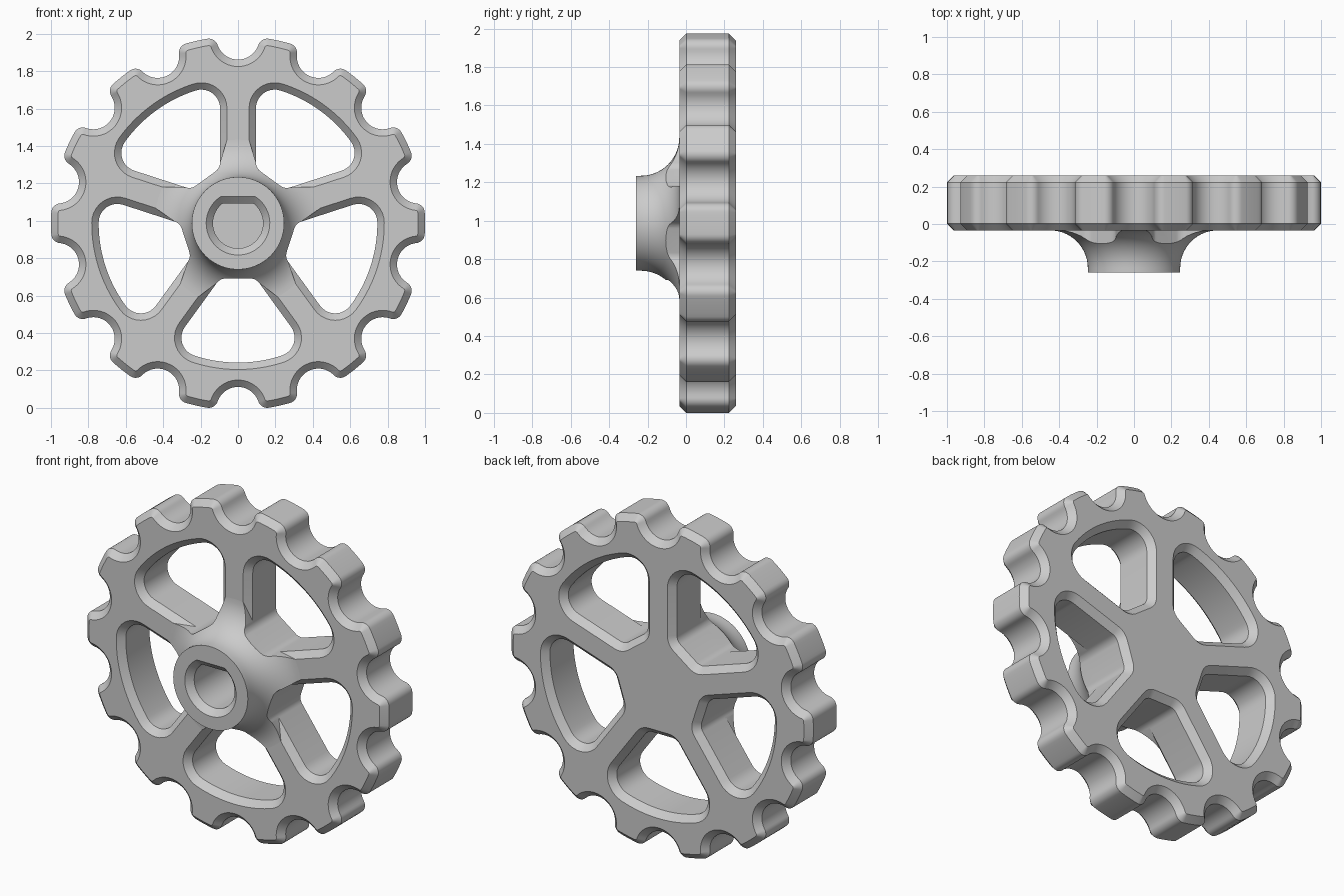
import bpy, bmesh, math
from math import sin, cos, pi, radians, sqrt, atan2

if "Cube" in bpy.data.objects:
    bpy.data.objects.remove(bpy.data.objects["Cube"])

CZ = 0.987            # height of the wheel axis
CH = 0.037            # chamfer size
YF, YB = -0.035, 0.26  # front and back of the rim
TEETH, SPOKES = 14, 5

grey = bpy.data.materials.new("plain grey")
grey.diffuse_color = (0.6, 0.6, 0.6, 1)
grey.use_nodes = True
grey.node_tree.nodes["Principled BSDF"].inputs["Base Color"].default_value = grey.diffuse_color


def arc(cx, cy, r, a0, a1, n):
    """Arc points without the first one."""
    return [(cx + r * cos(a0 + (a1 - a0) * i / n), cy + r * sin(a0 + (a1 - a0) * i / n))
            for i in range(1, n + 1)]


def turn(pts, a):
    return [(x * cos(a) - y * sin(a), x * sin(a) + y * cos(a)) for x, y in pts]


def mirrored(pts):
    return [(x, -y) for x, y in reversed(pts)]


def rim_outline(o):
    """Scalloped outer edge, shrunk by o."""
    R, f, rn, c = 1.0, 0.05, 0.115, 0.99
    th = math.acos(((R - f) ** 2 + c * c - (rn + f) ** 2) / (2 * (R - f) * c))
    fx, fy = (R - f) * cos(th), (R - f) * sin(th)
    b = atan2(fy, fx - c)
    half = [(c - rn - o, 0)]
    half += arc(c, 0, rn + o, pi, b, 10)
    half += arc(fx, fy, f - o, b - pi, th, 8)
    half += arc(0, 0, R - o, th, pi / TEETH, 3)
    tooth = mirrored(half[1:-1]) + half
    return [p for k in range(TEETH) for p in turn(tooth, pi / 2 + k * 2 * pi / TEETH)]


S = pi / SPOKES
D_IN, R_IN = 0.295, 0.06


def inner_corner(o):
    """Centre and radius of the rounded corner near the hub."""
    w, r = 0.096 - o, R_IN + o
    u = D_IN - o + r
    t = (u - (w + r) * sin(S)) / cos(S)
    return u, t * sin(S) - (w + r) * cos(S), r


def window_outline(o):
    """Rounded opening between two spokes, grown by o."""
    w, R, r = 0.096 - o, 0.745 + o, 0.10 + o
    t = sqrt((R - r) ** 2 - (w + r) ** 2)
    cx, cy = t * cos(S) + (w + r) * sin(S), t * sin(S) - (w + r) * cos(S)
    a = atan2(cy, cx)
    half = [(R, 0)] + arc(0, 0, R, 0, a, 10) + arc(cx, cy, r, a, S + pi / 2, 10)
    u, v, ri = inner_corner(o)
    half += [(u + ri * cos(S + pi / 2), v + ri * sin(S + pi / 2))]
    half += arc(u, v, ri, S + pi / 2, pi, 6)
    return mirrored(half[1:]) + half


def flare_cut_outline():
    """Opening for the hub flare, easing into the spoke chamfer."""
    w = 0.096 - CH
    half = [(t * cos(S) + w * sin(S), t * sin(S) - w * cos(S)) for t in (0.9, 0.445)]
    u, v, r = inner_corner(0)
    half += [(u + r * cos(S + pi / 2), v + r * sin(S + pi / 2))]
    half += arc(u, v, r, S + pi / 2, pi, 6)
    return mirrored(half) + half


def d_outline(r, flat):
    """Circle with a flat on top."""
    a = math.asin(flat / r)
    return [(r * cos(a), r * sin(a))] + arc(0, 0, r, a, -pi - a, 48)


def loft(bm, rings):
    """Join rings of (points, depth) with quads; return all the rings' vertices."""
    vs = [[bm.verts.new((x, y, z + CZ)) for x, z in pts] for pts, y in rings]
    for a, b in zip(vs, vs[1:]):
        for i in range(len(a)):
            j = (i + 1) % len(a)
            bm.faces.new((a[i], a[j], b[j], b[i]))
    return vs


def finish(bm, name):
    bmesh.ops.recalc_face_normals(bm, faces=bm.faces)
    me = bpy.data.meshes.new(name)
    bm.to_mesh(me)
    bm.free()
    me.materials.append(grey)
    ob = bpy.data.objects.new(name, me)
    bpy.context.collection.objects.link(ob)
    return ob


def prism(name, rings):
    bm = bmesh.new()
    vs = loft(bm, rings)
    bm.faces.new(vs[0])
    bm.faces.new(vs[-1])
    return finish(bm, name)


def cut(ob, cutter):
    m = ob.modifiers.new("cut", 'BOOLEAN')
    m.operation, m.solver, m.object = 'DIFFERENCE', 'EXACT', cutter
    bpy.context.view_layer.objects.active = ob
    bpy.ops.object.modifier_apply(modifier=m.name)


# Wheel: scalloped rim, spokes and web, chamfered front and back
bm = bmesh.new()
levels = ((CH, YF), (0, YF + CH), (0, YB - CH), (CH, YB))
caps = ([], [])
loops = [loft(bm, [(rim_outline(o), y) for o, y in levels])]
for k in range(SPOKES):
    a = -pi / 2 + k * 2 * S
    loops.append(loft(bm, [(turn(window_outline(o), a), y) for o, y in levels]))
for vs in loops:
    for cap, ring in zip(caps, (vs[0], vs[-1])):
        cap += [bm.edges.get((ring[i - 1], ring[i])) for i in range(len(ring))]
for cap, n in zip(caps, ((0, -1, 0), (0, 1, 0))):
    bmesh.ops.triangle_fill(bm, use_beauty=True, use_dissolve=False, edges=cap, normal=n)
wheel = finish(bm, "wheel")

# Hub: boss with a filleted flare, trimmed at the windows
profile = [(0.247, -0.26), (0.247, -0.235)]
profile += [(0.447 + x, y) for x, y in arc(0, -0.235, 0.2, pi, pi / 2, 14)] + [(0.447, 0.01)]
hub = prism("hub", [(turn(arc(0, 0, r, 0, 2 * pi, 80), 0.01), y) for r, y in profile])
cutters = []
for k in range(SPOKES):
    c = prism("flare_cutter", [(turn(flare_cut_outline(), -pi / 2 + k * 2 * S), y)
                               for y in (-0.3, 0.1)])
    cut(hub, c)
    cutters.append(c)

# Blind D-shaped bore with a chamfered mouth
bore = prism("bore_cutter", [(d_outline(0.172, 0.146), -0.262), (d_outline(0.134, 0.105), -0.223),
                             (d_outline(0.134, 0.105), 0.1)])
cut(hub, bore)
cut(wheel, bore)
for c in cutters + [bore]:
    bpy.data.objects.remove(c)

# Smooth curved walls, crisp chamfer edges
for ob in (wheel, hub):
    bpy.ops.object.select_all(action='DESELECT')
    ob.select_set(True)
    bpy.context.view_layer.objects.active = ob
    bpy.ops.object.shade_smooth_by_angle(angle=radians(30))
